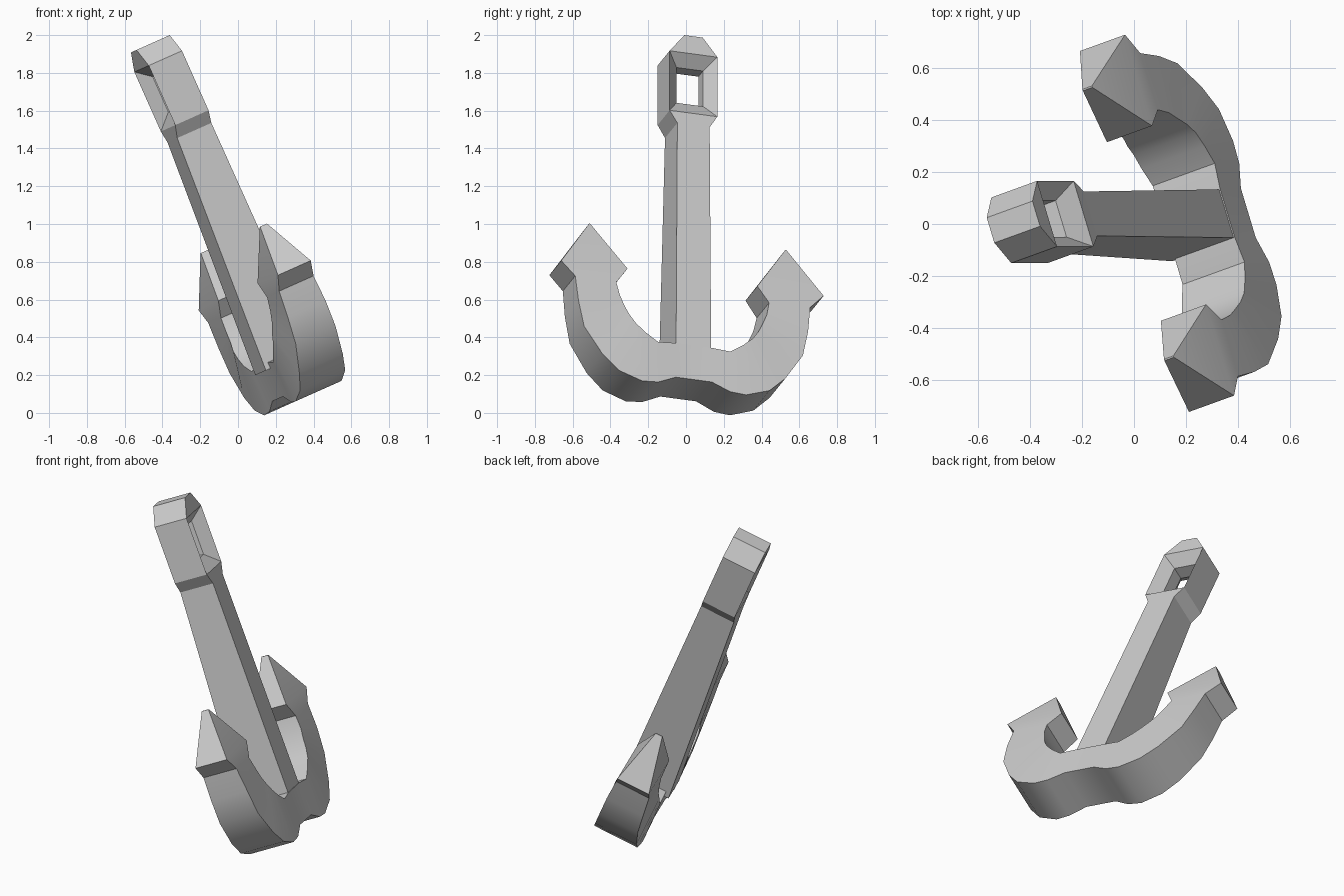
import bpy, bmesh
from math import radians
from mathutils import Matrix

cube = bpy.data.objects.get("Cube")
if cube:
    bpy.data.objects.remove(cube, do_unlink=True)

iron = bpy.data.materials.new("grey_iron")
iron.use_nodes = True
grey = (0.6, 0.6, 0.6, 1)
iron.diffuse_color = grey
iron.node_tree.nodes["Principled BSDF"].inputs["Base Color"].default_value = grey

# The anchor is modelled upright (x thickness, y width, z up), then leaned over
LEAN = (Matrix.Rotation(radians(-24), 4, 'Y') @ Matrix.Rotation(radians(18.3), 4, 'Z')
        @ Matrix.Translation((0.338, -0.109, 0)))


def loft(name, rings, closed=False, smooth=False):
    """Skin a row of four-cornered rings; cap the ends unless the row is closed."""
    bm = bmesh.new()
    rows = [[bm.verts.new(p) for p in ring] for ring in rings]
    pairs = list(zip(rows, rows[1:])) + ([(rows[-1], rows[0])] if closed else [])
    for a, b in pairs:
        for i in range(4):
            j = (i + 1) % 4
            bm.faces.new((a[i], a[j], b[j], b[i]))
    if not closed:
        bm.faces.new(rows[0])
        bm.faces.new(rows[-1])
    bmesh.ops.recalc_face_normals(bm, faces=bm.faces)
    mesh = bpy.data.meshes.new(name)
    bm.to_mesh(mesh)
    bm.free()
    mesh.materials.append(iron)
    ob = bpy.data.objects.new(name, mesh)
    bpy.context.collection.objects.link(ob)
    ob.matrix_world = LEAN
    if smooth:
        bpy.ops.object.select_all(action='DESELECT')
        ob.select_set(True)
        bpy.context.view_layer.objects.active = ob
        bpy.ops.object.shade_smooth_by_angle(angle=radians(30))
    return ob


def level(half, z, front, back):
    """Horizontal rectangle across the shank."""
    return [(front, -half, z), (front, half, z), (back, half, z), (back, -half, z)]


def upright(half, low, high, x):
    """Upright rectangle facing the front of the anchor."""
    return [(x, -half, low), (x, half, low), (x, half, high), (x, -half, high)]


# Shank, thicker toward the crown, with the flared neck under the eye
loft("shank", [level(0.098, 0.145, 0.12, -0.168),
               level(0.09, 1.46, 0.118, -0.09),
               level(0.133, 1.527, 0.118, -0.085)])

# Eye with a bevelled opening, and its chamfered top
loft("eye", [upright(0.133, 1.527, 1.872, 0.118), upright(0.074, 1.605, 1.81, 0.055),
             upright(0.074, 1.605, 1.81, -0.022), upright(0.133, 1.527, 1.872, -0.085)],
     closed=True)
loft("eye_top", [level(0.133, 1.872, 0.118, -0.085), level(0.051, 1.974, 0.118, -0.085)])

# Crown, arms and flukes: inner y, z, outer y, z, front x, back x from centre to tip
STATIONS = [
    (0.10, 0.18, 0.10, -0.018, 0.125, -0.14),
    (0.20, 0.17, 0.20, -0.062, 0.13, -0.145),
    (0.27, 0.215, 0.29, -0.068, 0.13, -0.15),
    (0.325, 0.262, 0.42, -0.025, 0.13, -0.145),
    (0.36, 0.31, 0.51, 0.06, 0.125, -0.14),
    (0.385, 0.36, 0.61, 0.21, 0.118, -0.125),
    (0.41, 0.42, 0.64, 0.355, 0.115, -0.115),
    (0.426, 0.495, 0.655, 0.50, 0.105, -0.105),
    (0.362, 0.585, 0.7315, 0.58, 0.10, -0.10),
    (0.544, 0.853, 0.55, 0.853, 0.021, -0.021),
]


def arm_ring(station, side):
    iy, iz, oy, oz, front, back = station
    return [(front, side * iy, iz), (front, side * oy, oz),
            (back, side * oy, oz), (back, side * iy, iz)]


rings = [arm_ring(s, -1) for s in reversed(STATIONS)] + [arm_ring(s, 1) for s in STATIONS]
loft("arms_and_flukes", rings, smooth=True)
